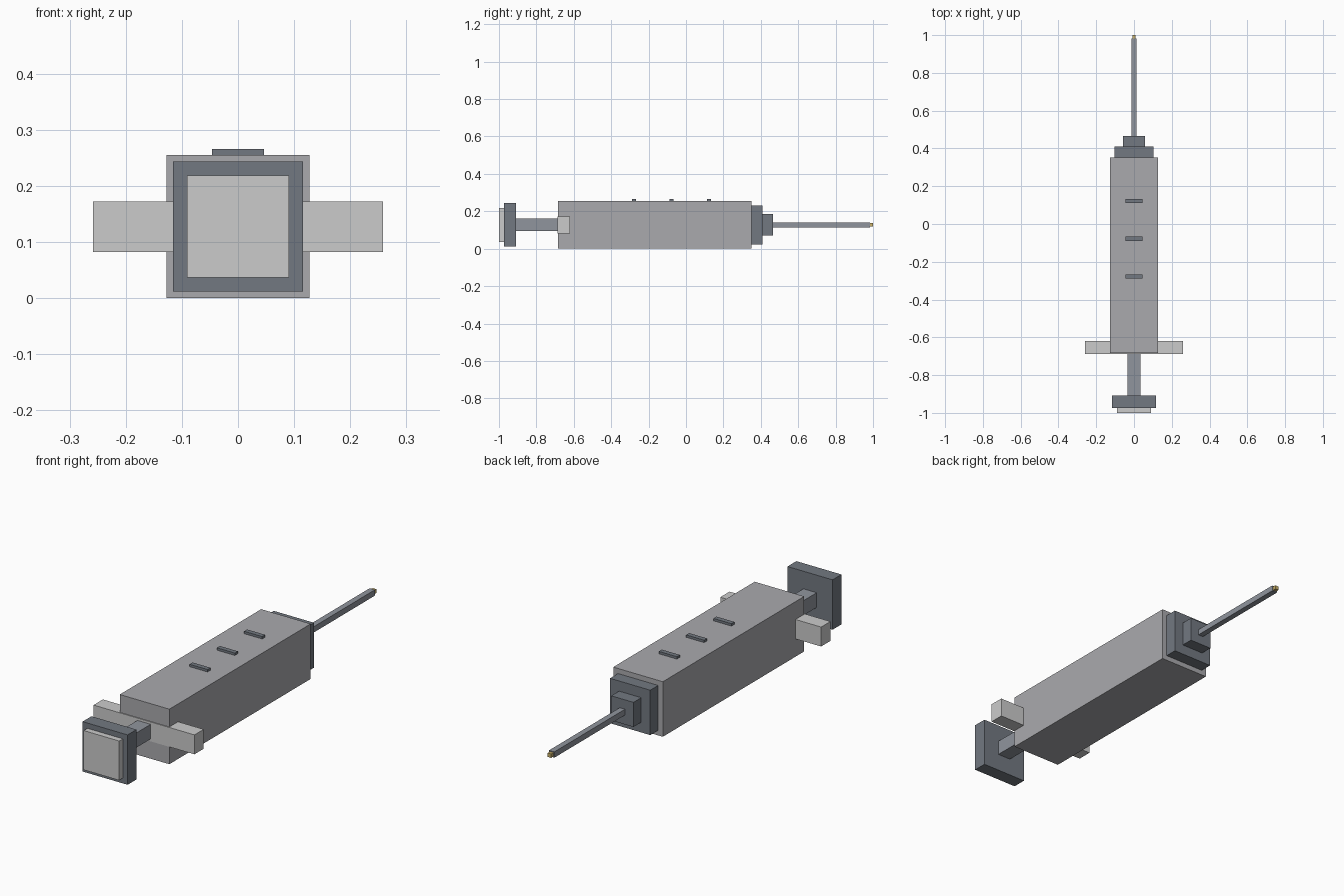
import bpy

if "Cube" in bpy.data.objects:
    bpy.data.objects.remove(bpy.data.objects["Cube"])

AXIS_Z = 0.1275  # height of the central axis


def material(name, rgb):
    m = bpy.data.materials.new(name)
    m.diffuse_color = (*rgb, 1.0)
    m.use_nodes = True
    m.node_tree.nodes["Principled BSDF"].inputs["Base Color"].default_value = m.diffuse_color
    return m


BODY = material("mid_grey", (0.40, 0.40, 0.42))
LIGHT = material("light_grey", (0.68, 0.68, 0.68))
DARK = material("dark_slate", (0.17, 0.19, 0.22))
STEEL = material("steel", (0.28, 0.30, 0.34))
BRASS = material("brass", (0.60, 0.45, 0.15))


def box(name, half_x, y0, y1, half_z, mat, z=AXIS_Z):
    """Box centred on x = 0, spanning y0..y1, centred on height z."""
    bpy.ops.mesh.primitive_cube_add(size=1, location=(0, (y0 + y1) / 2, z))
    ob = bpy.context.object
    ob.name = name
    ob.scale = (2 * half_x, y1 - y0, 2 * half_z)
    bpy.ops.object.transform_apply(location=False, rotation=False, scale=True)
    ob.data.materials.append(mat)
    return ob


# Barrel and finger grip
box("barrel", 0.127, -0.684, 0.351, 0.1275, BODY)
box("finger_grip", 0.2585, -0.688, -0.62, 0.045, LIGHT)

# Plunger: rod, thumb plate and pad
box("plunger_rod", 0.034, -0.92, -0.67, 0.034, STEEL)
box("thumb_plate", 0.1155, -0.973, -0.908, 0.1155, DARK)
box("thumb_pad", 0.091, -1.0, -0.965, 0.091, LIGHT)

# Stepped nozzle
box("collar", 0.103, 0.345, 0.409, 0.104, DARK)
box("nozzle", 0.057, 0.40, 0.466, 0.057, DARK)

# Needle and tip
box("needle", 0.0135, 0.46, 0.983, 0.0135, STEEL)
box("needle_tip", 0.009, 0.975, 1.0, 0.009, BRASS)

# Measuring marks on top of the barrel
for i in range(3):
    y = 0.122 - 0.2 * i
    box(f"measuring_mark_{i + 1}", 0.046, y - 0.011, y + 0.011, 0.009, DARK, z=0.257)
